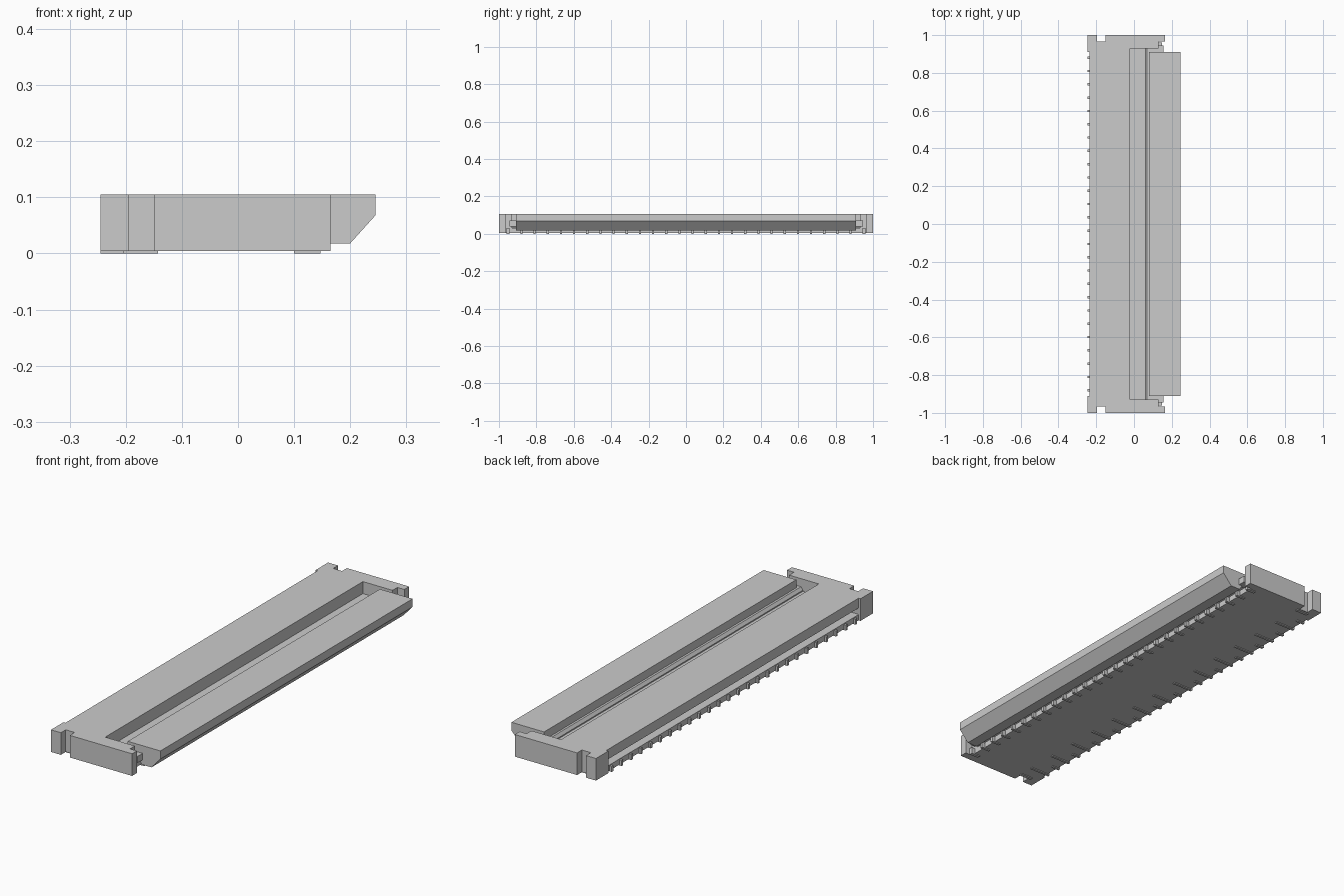
import bpy, bmesh
from mathutils import Vector

if "Cube" in bpy.data.objects:
    bpy.data.objects.remove(bpy.data.objects["Cube"])


def prism(name, pts, a, b, axis):
    """Extrude a closed outline: 'Y' takes (x, z) points, 'Z' takes (x, y) points."""
    bm = bmesh.new()
    place = (lambda p: (p[0], a, p[1])) if axis == 'Y' else (lambda p: (p[0], p[1], a))
    face = bm.faces.new([bm.verts.new(place(p)) for p in pts])
    new = bmesh.ops.extrude_face_region(bm, geom=[face])['geom']
    shift = Vector((0, b - a, 0)) if axis == 'Y' else Vector((0, 0, b - a))
    bmesh.ops.translate(bm, vec=shift, verts=[v for v in new if isinstance(v, bmesh.types.BMVert)])
    return finish(name, bm)


def finish(name, bm):
    bmesh.ops.recalc_face_normals(bm, faces=bm.faces)
    me = bpy.data.meshes.new(name)
    bm.to_mesh(me)
    bm.free()
    ob = bpy.data.objects.new(name, me)
    bpy.context.collection.objects.link(ob)
    return ob


def boxes(name, items):
    """Several boxes, each (x0, x1, y0, y1, z0, z1), in one object."""
    bm = bmesh.new()
    for x0, x1, y0, y1, z0, z1 in items:
        for v in bmesh.ops.create_cube(bm, size=1)['verts']:
            v.co = ((x0 + x1) / 2 + v.co.x * (x1 - x0),
                    (y0 + y1) / 2 + v.co.y * (y1 - y0),
                    (z0 + z1) / 2 + v.co.z * (z1 - z0))
    return finish(name, bm)


def mirror_y(ob):
    ob.modifiers.new("Mirror", 'MIRROR').use_axis = (False, True, False)


# Housing: roof, rear slot, hinge trough and front base plate
prism("housing", [(-.235, .004), (.13, .004), (.13, .03), (.06, .03), (.06, .05), (-.02, .05),
                  (-.02, .105), (-.235, .105), (-.235, .06), (-.13, .06), (-.13, .03), (-.235, .03)],
      -.93, .93, 'Y')

# End walls with side notch, rear post and front arm
mirror_y(prism("end_wall", [(-.245, .91), (-.235, .91), (-.235, .93), (.13, .93), (.13, .965), (.165, .965),
                            (.165, 1), (-.15, 1), (-.15, .965), (-.195, .965), (-.195, 1), (-.245, 1)],
               .004, .105, 'Z'))

# Rear slot ends and solder tabs
mirror_y(boxes("slot_end", [(-.234, -.13, .91, .929, .031, .059)]))
mirror_y(boxes("solder_tab", [(-.205, -.143, .945, .96, 0, .01), (.1, .147, .945, .96, 0, .03)]))

# Hinge stubs joining the lever to the end walls
mirror_y(boxes("hinge_stub", [(.09, .155, .90, .945, .04, .07)]))

# Locking lever and its pivot rod
prism("lever", [(.08, .105), (.245, .105), (.245, .068), (.2, .018), (.15, .018), (.135, .045), (.08, .06)],
      -.91, .91, 'Y')
prism("pivot_rod", [(.06, .035), (.09, .035), (.1, .05), (.09, .068), (.07, .068), (.06, .055)],
      -.93, .93, 'Y')

# Contacts: rear tails, alternating rear pads, front feet
tails, feet = [], []
for i in range(26):
    y = -.88 + i * 1.76 / 25
    tails.append((-.245, -.205 if i % 2 else -.143, y - .006, y + .006, 0, .025))
    feet.append((.1, .147, y - .006, y + .006, 0, .026))
boxes("rear_contacts", tails)
boxes("front_contacts", feet)
